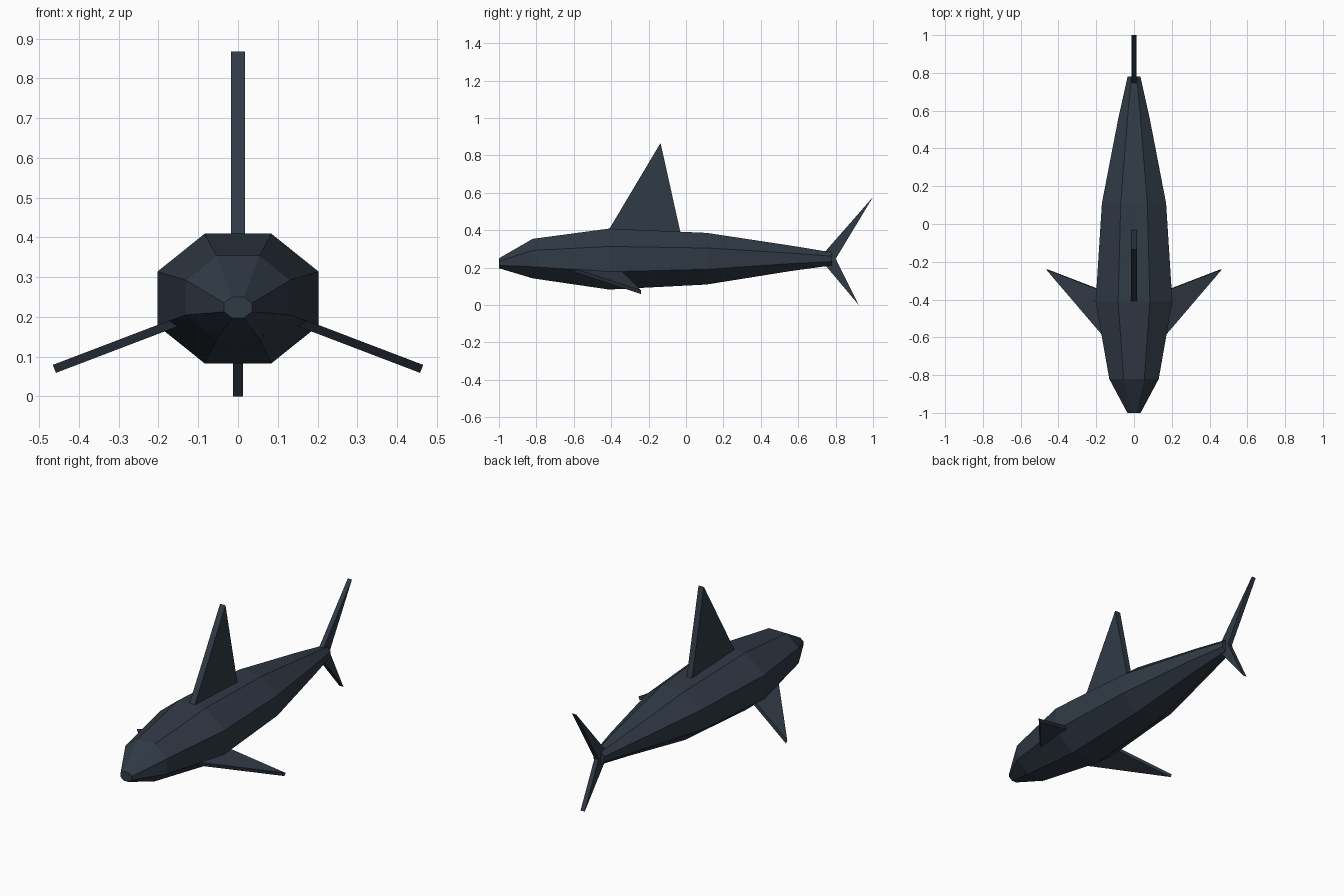
import bpy, bmesh, math
from mathutils import Vector

cube = bpy.data.objects.get("Cube")
if cube:
    bpy.data.objects.remove(cube, do_unlink=True)

# Single slate skin colour
skin = bpy.data.materials.new("dark slate skin")
skin.use_nodes = True
SLATE = (0.030, 0.042, 0.060, 1)
skin.diffuse_color = SLATE
bsdf = skin.node_tree.nodes["Principled BSDF"]
bsdf.inputs["Base Color"].default_value = SLATE
bsdf.inputs["Roughness"].default_value = 0.8


def finish(name, bm):
    bmesh.ops.recalc_face_normals(bm, faces=bm.faces)
    mesh = bpy.data.meshes.new(name)
    bm.to_mesh(mesh)
    bm.free()
    mesh.materials.append(skin)
    obj = bpy.data.objects.new(name, mesh)
    bpy.context.collection.objects.link(obj)
    return obj


def slab(name, outline, offset):
    """Flat plate: outline polygon thickened evenly along offset."""
    bm = bmesh.new()
    off = Vector(offset) / 2
    face = bm.faces.new([bm.verts.new(Vector(p) - off) for p in outline])
    out = bmesh.ops.extrude_face_region(bm, geom=[face], use_keep_orig=True)
    moved = [v for v in out["geom"] if isinstance(v, bmesh.types.BMVert)]
    bmesh.ops.translate(bm, verts=moved, vec=off * 2)
    return finish(name, bm)


# Body: octagonal rings lofted nose to tail (y, half width, bottom, top)
stations = [
    (-1.0, 0.035, 0.197, 0.250),
    (-0.82, 0.131, 0.143, 0.354),
    (-0.41, 0.203, 0.083, 0.409),
    (0.11, 0.170, 0.110, 0.386),
    (0.56, 0.083, 0.182, 0.318),
    (0.78, 0.034, 0.212, 0.282),
]
bm = bmesh.new()
rings = []
flat = math.cos(math.pi / 8)
for y, half, low, high in stations:
    ring = []
    for i in range(8):
        a = (i + 0.5) * math.pi / 4
        ring.append(bm.verts.new((half / flat * math.cos(a), y,
                                  (low + high) / 2 + (high - low) / 2 / flat * math.sin(a))))
    rings.append(ring)
for a, b in zip(rings, rings[1:]):
    for i in range(8):
        j = (i + 1) % 8
        bm.faces.new((a[i], a[j], b[j], b[i]))
bm.faces.new(rings[0])
bm.faces.new(rings[-1])
finish("body", bm)

# Upright fins
slab("dorsal_fin", [(0, -0.44, 0.36), (0, -0.41, 0.407), (0, -0.136, 0.867),
                    (0, -0.03, 0.39), (0, -0.02, 0.36)], (0.034, 0, 0))
slab("tail_fin_upper", [(0, 0.74, 0.25), (0, 0.745, 0.287), (0, 1.0, 0.578),
                        (0, 0.80, 0.247)], (0.026, 0, 0))
slab("tail_fin_lower", [(0, 0.74, 0.25), (0, 0.80, 0.247), (0, 0.924, 0.0),
                        (0, 0.745, 0.213)], (0.026, 0, 0))

# Side fins and small eye points, one per side
for side, label in ((1, "left"), (-1, "right")):
    slab(label + "_side_fin", [(side * 0.15, -0.605, 0.188), (side * 0.462, -0.24, 0.069),
                               (side * 0.15, -0.36, 0.188)],
         (side * 0.008, 0, 0.020))
    bm = bmesh.new()
    bmesh.ops.create_cone(bm, cap_ends=True, segments=6, radius1=0.010,
                          radius2=0.0, depth=0.03)
    bmesh.ops.rotate(bm, verts=bm.verts, cent=(0, 0, 0),
                     matrix=Vector((0, 0, 1)).rotation_difference(
                         Vector((0, -0.45, -0.9))).to_matrix())
    bmesh.ops.translate(bm, verts=bm.verts, vec=(side * 0.063, -0.83, 0.163))
    finish(label + "_eye_point", bm)
